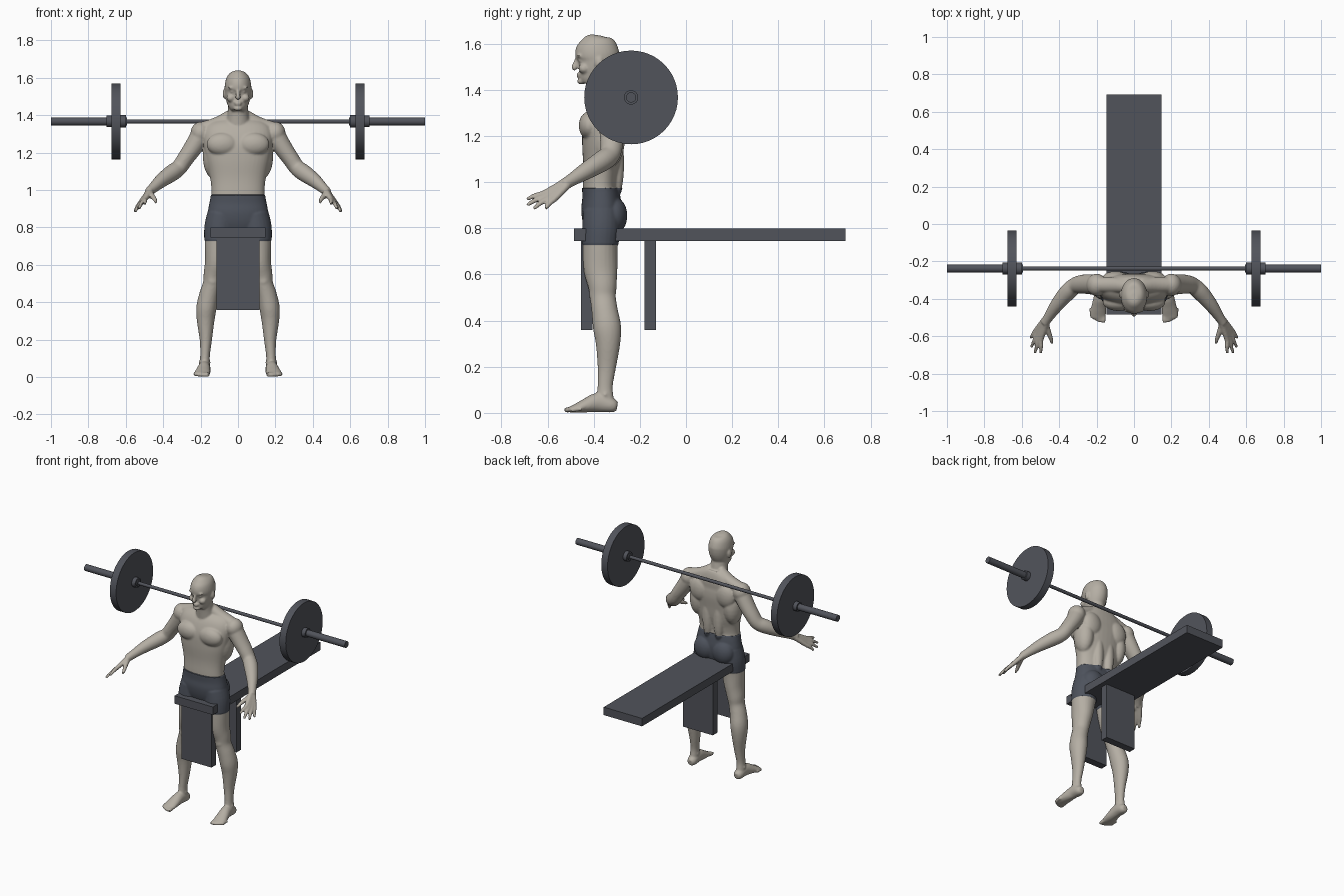
import bpy, bmesh, math
from mathutils import Vector, Matrix

cube = bpy.data.objects.get("Cube")
if cube:
    bpy.data.objects.remove(cube, do_unlink=True)


def material(name, rgb):
    m = bpy.data.materials.new(name)
    m.use_nodes = True
    m.diffuse_color = (*rgb, 1)
    bsdf = next(n for n in m.node_tree.nodes if n.type == 'BSDF_PRINCIPLED')
    bsdf.inputs["Base Color"].default_value = (*rgb, 1)
    bsdf.inputs["Roughness"].default_value = 0.7
    return m


SKIN = material("skin", (0.46, 0.425, 0.37))
CLOTH = material("shorts_cloth", (0.075, 0.085, 0.108))
IRON = material("dark_grey", (0.083, 0.088, 0.105))


def add_object(name, bm, *mats):
    mesh = bpy.data.meshes.new(name)
    bm.to_mesh(mesh)
    bm.free()
    ob = bpy.data.objects.new(name, mesh)
    bpy.context.collection.objects.link(ob)
    for m in mats:
        mesh.materials.append(m)
    return ob


def box(name, lo, hi):
    lo, hi = Vector(lo), Vector(hi)
    bm = bmesh.new()
    bmesh.ops.create_cube(bm, size=1, matrix=Matrix.Translation((lo + hi) / 2)
                          @ Matrix.Diagonal((*(hi - lo), 1)))
    return add_object(name, bm, IRON)


def rod(name, x0, x1, r):
    bm = bmesh.new()
    place = Matrix.Translation(((x0 + x1) / 2, -0.238, 1.367))
    bmesh.ops.create_cone(bm, cap_ends=True, segments=48, radius1=r, radius2=r,
                          depth=abs(x1 - x0),
                          matrix=place @ Matrix.Rotation(math.pi / 2, 4, 'Y'))
    return add_object(name, bm, IRON)


# Bench
box("bench_top", (-0.147, -0.485, 0.745), (0.147, 0.692, 0.8))
box("bench_front_leg", (-0.115, -0.455, 0.36), (0.115, -0.405, 0.75))
box("bench_back_leg", (-0.115, -0.18, 0.36), (0.115, -0.13, 0.75))

# Barbell
rods = [rod("bar", -0.6, 0.6, 0.011)]
for side, s in (("left", 1), ("right", -1)):
    rods += [rod(side + "_sleeve", s * 0.593, s, 0.022),
             rod(side + "_inner_collar", s * 0.6, s * 0.628, 0.033),
             rod(side + "_plate", s * 0.627, s * 0.675, 0.203),
             rod(side + "_outer_collar", s * 0.674, s * 0.703, 0.031)]

# Body: overlapping volumes, later fused into one skin
body = bmesh.new()


def catmull(a, b, c, d, t):
    return 0.5 * (2 * b + (c - a) * t + (2 * a - 5 * b + 4 * c - d) * t * t
                  + (3 * b - a - 3 * c + d) * t ** 3)


def smooth_rows(rows, steps=4):
    out = []
    for i in range(len(rows) - 1):
        quad = [rows[max(0, min(len(rows) - 1, i + k))] for k in (-1, 0, 1, 2)]
        out += [[catmull(*v, j / steps) for v in zip(*quad)] for j in range(steps)]
    return out + [list(rows[-1])]


def tube(rows, mirror=True, power=2.0, n=24):
    """Loft of ovals; each row is x, y, z, half width, half depth."""
    rows = smooth_rows(rows)
    for s in (1, -1) if mirror else (1,):
        pts = [Vector((s * r[0], r[1], r[2])) for r in rows]
        rings = []
        for i, r in enumerate(rows):
            t = (pts[min(i + 1, len(pts) - 1)] - pts[max(i - 1, 0)]).normalized()
            ref = Vector((0, 1, 0)) if abs(t.x) > 0.8 else Vector((1, 0, 0))
            u = (ref - t * ref.dot(t)).normalized()
            v = t.cross(u)
            ring = []
            for k in range(n):
                c, d = math.cos(math.tau * k / n), math.sin(math.tau * k / n)
                c = math.copysign(abs(c) ** (2 / power), c)
                d = math.copysign(abs(d) ** (2 / power), d)
                ring.append(body.verts.new(pts[i] + u * c * r[3] + v * d * r[4]))
            rings.append(ring)
        for a, b in zip(rings, rings[1:]):
            for k in range(n):
                body.faces.new((a[k], a[(k + 1) % n], b[(k + 1) % n], b[k]))
        body.faces.new(rings[0][::-1])
        body.faces.new(rings[-1])


def blob(centre, radii, mirror=True):
    for s in (1, -1) if mirror else (1,):
        place = Matrix.Translation((s * centre[0], centre[1], centre[2]))
        bmesh.ops.create_icosphere(body, subdivisions=3, radius=1,
                                   matrix=place @ Matrix.Diagonal((*radii, 1)))


# Torso
tube([(0, y, z, a, b) for z, y, a, b in (
    (.76, -.365, .1, .06), (.82, -.363, .15, .08), (.88, -.365, .158, .086),
    (.93, -.367, .15, .08), (.98, -.372, .142, .075), (1.04, -.368, .145, .077),
    (1.1, -.362, .157, .085), (1.17, -.36, .172, .09), (1.24, -.355, .182, .092),
    (1.3, -.345, .185, .082), (1.345, -.33, .165, .066), (1.375, -.325, .12, .052),
    (1.4, -.33, .07, .045))], mirror=False, power=2.3, n=40)
blob((.083, -.418, 1.245), (.085, .047, .062))    # chest
blob((.13, -.335, 1.18), (.058, .07, .12))        # sides of back
blob((.1, -.292, 1.26), (.07, .04, .08))          # shoulder blades
blob((.042, -.302, 1.08), (.036, .034, .15))      # lower back
blob((.07, -.312, .855), (.075, .055, .078))      # seat
blob((.2, -.325, 1.305), (.054, .06, .06))        # shoulders
tube([(.03, -.335, 1.4, .035, .035), (.11, -.325, 1.355, .042, .036),
      (.2, -.325, 1.325, .04, .036)])             # neck to shoulder

# Neck and head
tube([(0, -.35, 1.32, .07, .06), (0, -.362, 1.4, .057, .057),
      (0, -.37, 1.45, .053, .055), (0, -.37, 1.5, .05, .05)], mirror=False)
tube([(0, y, z, a, b) for z, y, a, b in (
    (1.637, -.385, .018, .022), (1.626, -.386, .043, .057), (1.6, -.385, .062, .083),
    (1.56, -.385, .071, .096), (1.525, -.383, .07, .089), (1.48, -.397, .063, .076),
    (1.445, -.42, .048, .05), (1.425, -.43, .032, .03))], mirror=False, n=32)
tube([(0, -.468, 1.54, .008, .01), (0, -.478, 1.515, .01, .012),
      (0, -.483, 1.497, .014, .013), (0, -.476, 1.488, .012, .008)], mirror=False)
blob((.029, -.463, 1.547), (.026, .012, .007))    # brow
blob((.029, -.456, 1.526), (.013, .01, .008))     # eyes
blob((.038, -.442, 1.492), (.024, .024, .022))    # cheeks
blob((.073, -.375, 1.515), (.009, .017, .027))    # ears
blob((0, -.462, 1.469), (.022, .014, .006), False)
blob((0, -.461, 1.458), (.019, .014, .006), False)
blob((0, -.453, 1.436), (.024, .019, .013), False)

# Arms
tube([(.19, -.325, 1.31, .055, .055), (.235, -.322, 1.235, .05, .054),
      (.28, -.322, 1.17, .045, .05), (.315, -.33, 1.12, .043, .045),
      (.355, -.365, 1.09, .045, .045), (.41, -.43, 1.05, .037, .038),
      (.455, -.495, 1.01, .027, .028), (.478, -.53, .988, .024, .026)])

# Hands: each finger runs from the wrist through its knuckle
wrist, knuckles = Vector((.475, -.525, .99)), Vector((.51, -.592, .94))
across = Vector((-.47, -.8, .38))
fingers = [(.03, (.498, -.69, .925)), (.01, (.53, -.69, .9)),
           (-.01, (.55, -.66, .885)), (-.03, (.553, -.61, .885))]
for offset, tip in fingers:
    k = knuckles + across * offset
    start, bend = wrist + across * offset * 0.4, k.lerp(Vector(tip), 0.5)
    bend.z += 0.004
    tube([(*start, .017, .017), (*k, .0135, .0135), (*bend, .0115, .0115),
          (*tip, .008, .008)], n=12)
tube([(*wrist, .018, .018), (.458, -.575, .967, .015, .015),
      (.445, -.61, .95, .012, .012), (.437, -.64, .933, .008, .008)], n=12)

# Legs
tube([(x, y, z, a, b) for z, x, y, a, b in (
    (.87, .085, -.365, .076, .078), (.8, .097, -.367, .08, .08),
    (.72, .103, -.372, .075, .076), (.62, .115, -.37, .062, .073),
    (.55, .13, -.362, .054, .062), (.5, .138, -.36, .049, .056),
    (.44, .155, -.352, .052, .057), (.37, .169, -.342, .054, .061),
    (.3, .173, -.338, .047, .053), (.2, .172, -.343, .033, .04),
    (.12, .176, -.35, .026, .033), (.07, .178, -.35, .028, .036),
    (.02, .18, -.345, .028, .038))])
blob((.136, -.398, .515), (.03, .022, .036))      # knees
blob((.178, -.35, .078), (.033, .018, .017))      # ankles

# Feet
tube([(.178, -.298, .028, .018, .02), (.178, -.32, .032, .031, .031),
      (.18, -.38, .045, .033, .042), (.187, -.44, .03, .04, .029),
      (.193, -.485, .018, .042, .017), (.195, -.505, .014, .036, .012)])
for i in range(5):
    x, y, r = .163 + .0165 * i, -.527 + .0018 * i * i, .0125 - .001 * i
    tube([(x + .002, y + .05, .017, r, r), (x, y + .02, .014, r, r),
          (x, y, .011, r * .8, r * .8)], n=12)

# Fuse the volumes into one smooth skin
bmesh.ops.recalc_face_normals(body, faces=body.faces)
figure = add_object("standing_figure", body)
remesh = figure.modifiers.new("fuse", 'REMESH')
remesh.mode, remesh.voxel_size = 'VOXEL', 0.0058
soften = figure.modifiers.new("soften", 'SMOOTH')
soften.factor, soften.iterations = 0.5, 5
graph = bpy.context.evaluated_depsgraph_get()
skin = bpy.data.meshes.new_from_object(figure.evaluated_get(graph))
figure.modifiers.clear()
figure.data = skin
skin.materials.clear()
skin.materials.append(SKIN)
skin.materials.append(CLOTH)

# Shorts: cut clean hems, colour between them and lift the cloth slightly
WAIST, HEM = 0.975, 0.728
bm = bmesh.new()
bm.from_mesh(skin)
for z in (WAIST, HEM):
    faces = [f for f in bm.faces if abs(f.calc_center_median().x) < 0.27]
    geom = faces + list({e for f in faces for e in f.edges}) + list({v for f in faces for v in f.verts})
    bmesh.ops.bisect_plane(bm, geom=geom, dist=0.0005, plane_co=(0, 0, z), plane_no=(0, 0, 1))
for f in bm.faces:
    c = f.calc_center_median()
    f.material_index = int(HEM < c.z < WAIST and abs(c.x) < 0.27)
bm.normal_update()
for v in bm.verts:
    if all(f.material_index for f in v.link_faces):
        v.co += v.normal * 0.003
bm.to_mesh(skin)
bm.free()

# Smooth shading on the round parts
bpy.ops.object.select_all(action='DESELECT')
for ob in rods + [figure]:
    ob.select_set(True)
bpy.context.view_layer.objects.active = figure
bpy.ops.object.shade_smooth_by_angle(angle=math.radians(40))
